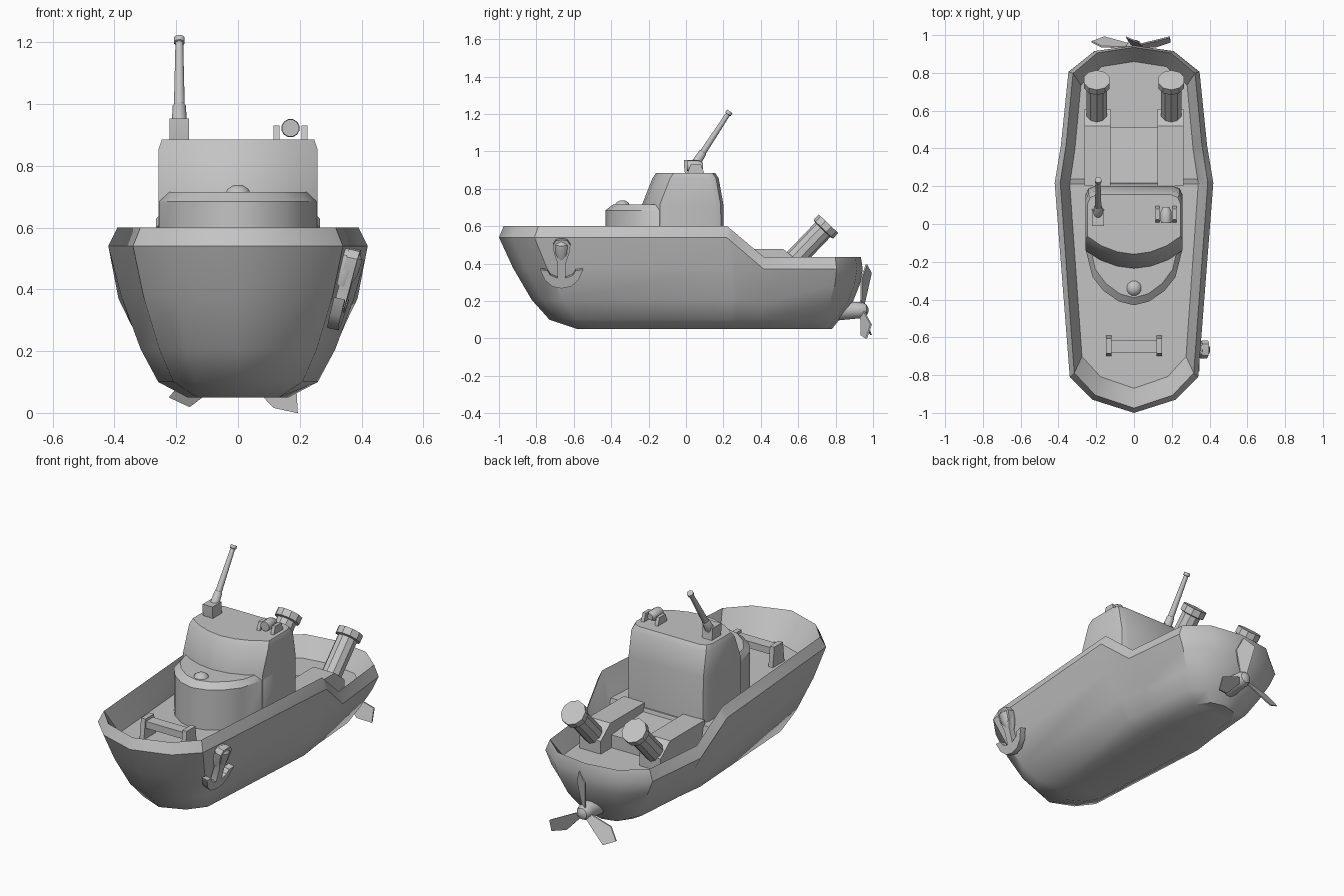
import bpy, bmesh, math
from mathutils import Vector, Matrix

if "Cube" in bpy.data.objects:
    bpy.data.objects.remove(bpy.data.objects["Cube"])

grey = bpy.data.materials.new("ship grey")
grey.use_nodes = True
grey.diffuse_color = (0.55, 0.55, 0.55, 1)
grey.node_tree.nodes["Principled BSDF"].inputs["Base Color"].default_value = (0.55, 0.55, 0.55, 1)
parts = []


def finish(name, bm):
    bmesh.ops.remove_doubles(bm, verts=bm.verts, dist=0.0005)
    bmesh.ops.recalc_face_normals(bm, faces=bm.faces)
    me = bpy.data.meshes.new(name)
    bm.to_mesh(me)
    bm.free()
    me.materials.append(grey)
    ob = bpy.data.objects.new(name, me)
    bpy.context.collection.objects.link(ob)
    parts.append(ob)
    return ob


def loft(name, rings):
    """Skin half outlines (front centre to back centre), mirrored in x, capped in strips."""
    bm = bmesh.new()
    loops = []
    for half in rings:
        full = half + [(-x, y, z) for x, y, z in half[-2:0:-1]]
        loops.append([bm.verts.new(p) for p in full])
    n, h = len(loops[0]), len(rings[0])
    for a, b in zip(loops, loops[1:]):
        for i in range(n):
            j = (i + 1) % n
            bm.faces.new((a[i], a[j], b[j], b[i]))
    for loop in (loops[0], loops[-1]):
        for i in range(h - 1):
            quad = [loop[i], loop[i + 1], loop[(n - i - 1) % n], loop[(n - i) % n]]
            bm.faces.new(list(dict.fromkeys(quad)))
    return finish(name, bm)


def prism(name, pts, offset):
    """Extrude a flat polygon along an offset."""
    bm = bmesh.new()
    face = bm.faces.new([bm.verts.new(p) for p in pts])
    out = bmesh.ops.extrude_face_region(bm, geom=[face])
    moved = [v for v in out["geom"] if isinstance(v, bmesh.types.BMVert)]
    bmesh.ops.translate(bm, verts=moved, vec=offset)
    return finish(name, bm)


def side_prism(name, x0, x1, profile):
    return prism(name, [(x0, y, z) for y, z in profile], (x1 - x0, 0, 0))


def turned(name, start, direction, profile, sides=12):
    """Stack of rings (distance, radius) along a direction."""
    bm = bmesh.new()
    turn = Vector(direction).to_track_quat("Z", "Y").to_matrix().to_4x4()
    place = Matrix.Translation(start) @ turn
    loops = []
    for d, r in profile:
        angles = [math.tau * (i + 0.5) / sides for i in range(sides)]
        loops.append([bm.verts.new(place @ Vector((r * math.cos(a), r * math.sin(a), d))) for a in angles])
    for a, b in zip(loops, loops[1:]):
        for i in range(sides):
            j = (i + 1) % sides
            bm.faces.new((a[i], a[j], b[j], b[i]))
    bm.faces.new(loops[0])
    bm.faces.new(loops[-1])
    return finish(name, bm)


def ramp(y, start, end):
    return min(1, max(0, (y - start) / (end - start)))


# Hull: plan outline scaled at each level, with lower sides toward the stern
plan = [(0, -1), (.22, -.93), (.34, -.81), (.42, .22), (.415, .25),
        (.387, .42), (.347, .81), (.21, .92), (0, .95)]


def hull_ring(z_fore, z_aft, width, bow, stern, end=.42):
    ring = []
    for x, y in plan:
        t = ramp(y, .22, end)
        ring.append((x * width, bow + (y + 1) / 1.95 * (stern - bow), z_fore + t * (z_aft - z_fore)))
    return ring


loft("hull", [
    hull_ring(.05, .05, .39, -.58, .78),
    hull_ring(.1, .1, .615, -.73, .82),
    hull_ring(.206, .19, .75, -.825, .89),
    hull_ring(.377, .29, .9, -.925, .93),
    hull_ring(.54, .37, 1, -1, .945),
    hull_ring(.6, .435, .93, -.975, .935),
    hull_ring(.45, .33, .81, -.87, .86, .25),
])

# Bridge: two tiers with bowed fronts
def tier_ring(front, back, z, scale=1, shift=0):
    pts = [(x * scale, y + shift) for x, y in front]
    w = pts[-1][0]
    pts += [(w, back - .05), (w - .015, back - .015), (w - .05, back), (0, back)]
    return [(x, y, z) for x, y in pts]


upper = [(0, -.235), (.09, -.223), (.18, -.19), (.257, -.14)]
lower = [(0, -.43), (.08, -.41), (.16, -.355), (.22, -.28), (.257, -.13)]
loft("bridge_upper_tier", [
    tier_ring(upper, .205, .4),
    tier_ring(upper, .2, .715),
    tier_ring(upper, .175, .855, 1, .055),
    tier_ring(upper, .155, .885, .96, .075),
])
loft("bridge_lower_tier", [
    tier_ring(lower, .05, .42),
    tier_ring(lower, .05, .685),
    tier_ring(lower, .05, .715, .93, .04),
])
turned("hatch_hood", (0, -.34, .71), (0, 0, 1), [(0, .042), (.015, .035), (.027, .015)])

# Deck gun on the bridge roof
side_prism("gun_base", -.222, -.158, [(-.005, .875), (.08, .875), (.072, .92), (.072, .953), (-.01, .953), (-.01, .915)])
turned("gun_barrel", (-.19, .045, .925), (0, .19, .29),
       [(0, .026), (.08, .022), (.085, .018), (.325, .013), (.327, .018), (.345, .018)])

# Searchlight between two brackets
for x in (.115, .205):
    side_prism("searchlight_bracket", x, x + .02, [(.005, .875), (.1, .875), (.08, .93), (.025, .93)])
turned("searchlight", (.17, .005, .922), (0, 1, 0), [(0, .028), (.01, .03), (.06, .03), (.085, .018)])

# Bow bollard
for x in (-.148, .12):
    side_prism("bollard_post", x, x + .028, [(-.7, .44), (-.59, .44), (-.605, .565), (-.685, .565)])
side_prism("bollard_bar", -.13, .13, [(-.68, .51), (-.615, .51), (-.615, .55), (-.68, .55)])

# Aft racks and launch tubes
for s in (-1, 1):
    side_prism("launcher_rack", s * .125, s * .262,
               [(.2, .32), (.61, .32), (.61, .405), (.52, .477), (.2, .477)])
    turned("launch_tube", (s * .197, .52, .36), (0, .69, .72),
           [(0, .056), (.305, .056), (.31, .072), (.35, .072)], 10)
side_prism("centre_rack", -.13, .13, [(.2, .32), (.51, .32), (.51, .405), (.2, .43)])

# Propeller and stern tube
turned("stern_tube", (0, .72, .15), (0, 1, 0), [(0, .065), (.13, .052), (.2, .045)])
turned("propeller_hub", (0, .9, .15), (0, 1, 0), [(0, .045), (.04, .045), (.065, .032), (.075, .012)])
blade = [(.03, -.018), (.17, -.055), (.245, -.02), (.2, .05), (.03, .018)]
for degrees in (90, 208, 326):
    a = math.radians(degrees)
    radial = Vector((math.cos(a), 0, math.sin(a)))
    chord = Vector((-math.sin(a), 0, math.cos(a))) * .85 + Vector((0, .45, 0))
    hub = Vector((0, .935, .15))
    prism("propeller_blade", [hub + radial * r + chord * c + Vector((0, .14 * r, 0)) for r, c in blade],
          (0, .008, 0))

# Anchor leaning on the left bow
half = [(0, .535), (.03, .53), (.047, .505), (.04, .46), (.022, .41), (.022, .33),
        (.06, .345), (.075, .37), (.115, .375), (.09, .32), (.05, .285), (0, .275)]
outline = half + [(-y, z) for y, z in half[-2:0:-1]]
prism("anchor", [(.29 + .28 * (z - .275) + .06 * y, -.665 + y, z) for y, z in outline], (.035, 0, -.008))
turned("anchor_head", (.335, -.665, .41), (.28, 0, 1),
       [(0, .024), (.05, .042), (.1, .044), (.122, .025)])

# Soft shading with sharp edges kept
bpy.ops.object.select_all(action="DESELECT")
for ob in parts:
    ob.select_set(True)
bpy.context.view_layer.objects.active = parts[0]
bpy.ops.object.shade_smooth_by_angle(angle=math.radians(35))
